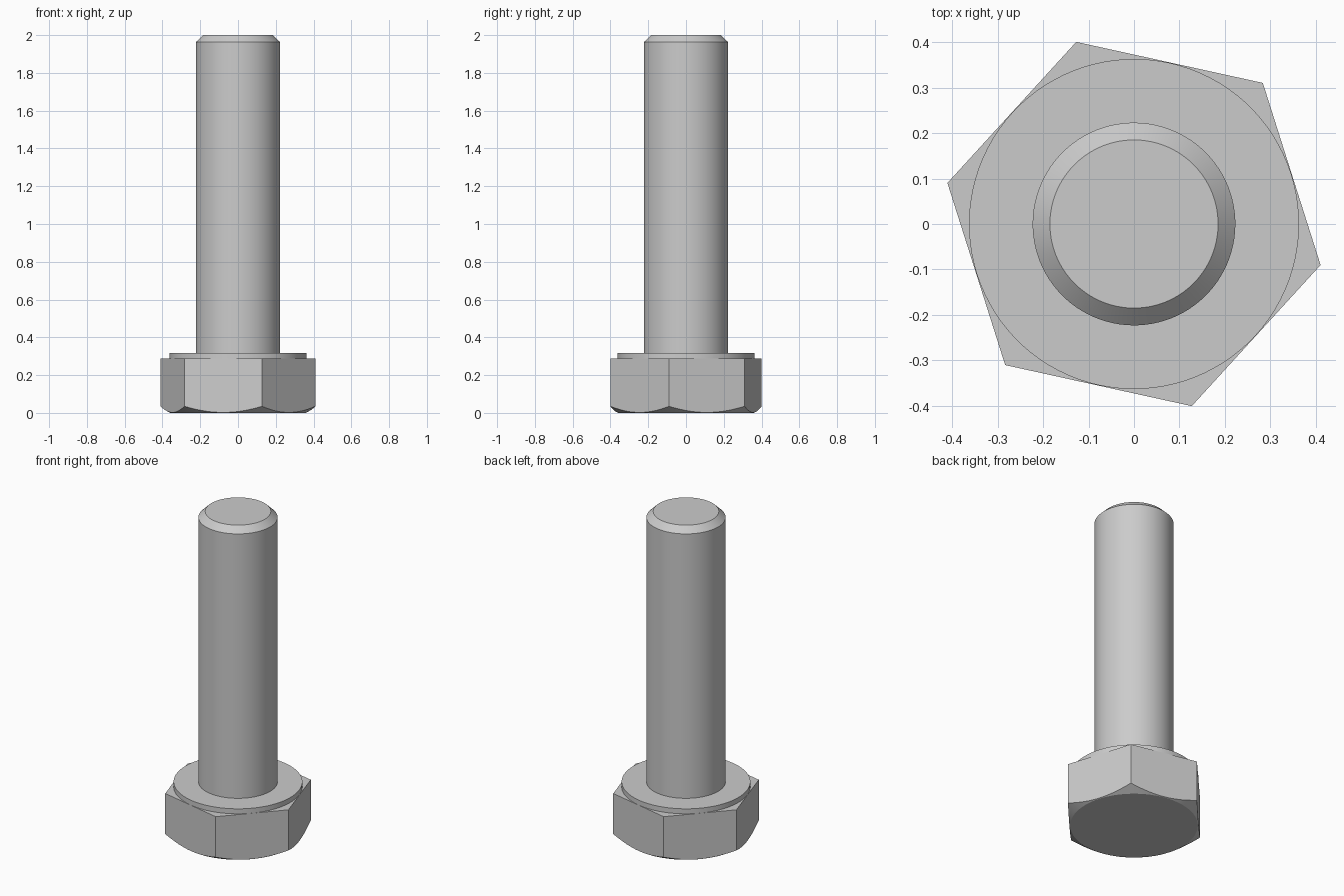
import bpy, bmesh, math

if "Cube" in bpy.data.objects:
    bpy.data.objects.remove(bpy.data.objects["Cube"], do_unlink=True)

steel = bpy.data.materials.new("plain_steel")
steel.use_nodes = True
GREY = (0.6, 0.6, 0.6, 1)
steel.diffuse_color = GREY
steel.node_tree.nodes["Principled BSDF"].inputs["Base Color"].default_value = GREY

SEG = 96
APOTHEM = 0.364
TURN = math.radians(-12.4)
SIDE = math.radians(60)


def loft(name, rings):
    """Skin rings of (radius, z) pairs, cap both ends, keep hard edges sharp."""
    bm = bmesh.new()
    loops = []
    for ring in rings:
        verts = []
        for i, (r, z) in enumerate(ring):
            a = TURN + math.tau * i / SEG
            verts.append(bm.verts.new((r * math.cos(a), r * math.sin(a), z)))
        loops.append(verts)
    for low, high in zip(loops, loops[1:]):
        for i in range(SEG):
            j = (i + 1) % SEG
            bm.faces.new((low[i], low[j], high[j], high[i]))
    bm.faces.new(loops[0][::-1])
    bm.faces.new(loops[-1])
    mesh = bpy.data.meshes.new(name)
    bm.to_mesh(mesh)
    bm.free()
    mesh.materials.append(steel)
    obj = bpy.data.objects.new(name, mesh)
    bpy.context.collection.objects.link(obj)
    bpy.ops.object.select_all(action="DESELECT")
    obj.select_set(True)
    bpy.context.view_layer.objects.active = obj
    bpy.ops.object.shade_smooth_by_angle(angle=math.radians(20))
    return obj


def circle(r, z):
    return [(r, z)] * SEG


# Hexagonal head: conical chamfer below meets the flats in curved arcs
hexagon = [APOTHEM / math.cos((math.tau * i / SEG) % SIDE - SIDE / 2)
           for i in range(SEG)]
flat_radius = 0.36
chamfer = [(r, (r - flat_radius) * math.tan(math.radians(30))) for r in hexagon]
loft("hex_head", [circle(flat_radius, 0), chamfer, [(r, 0.287) for r in hexagon]])

# Bearing washer face on the head
loft("washer_face", [circle(0.363, 0.28), circle(0.363, 0.318)])

# Shank with a bevelled tip
loft("shank", [circle(0.223, 0.3), circle(0.223, 1.963), circle(0.185, 2.0)])
